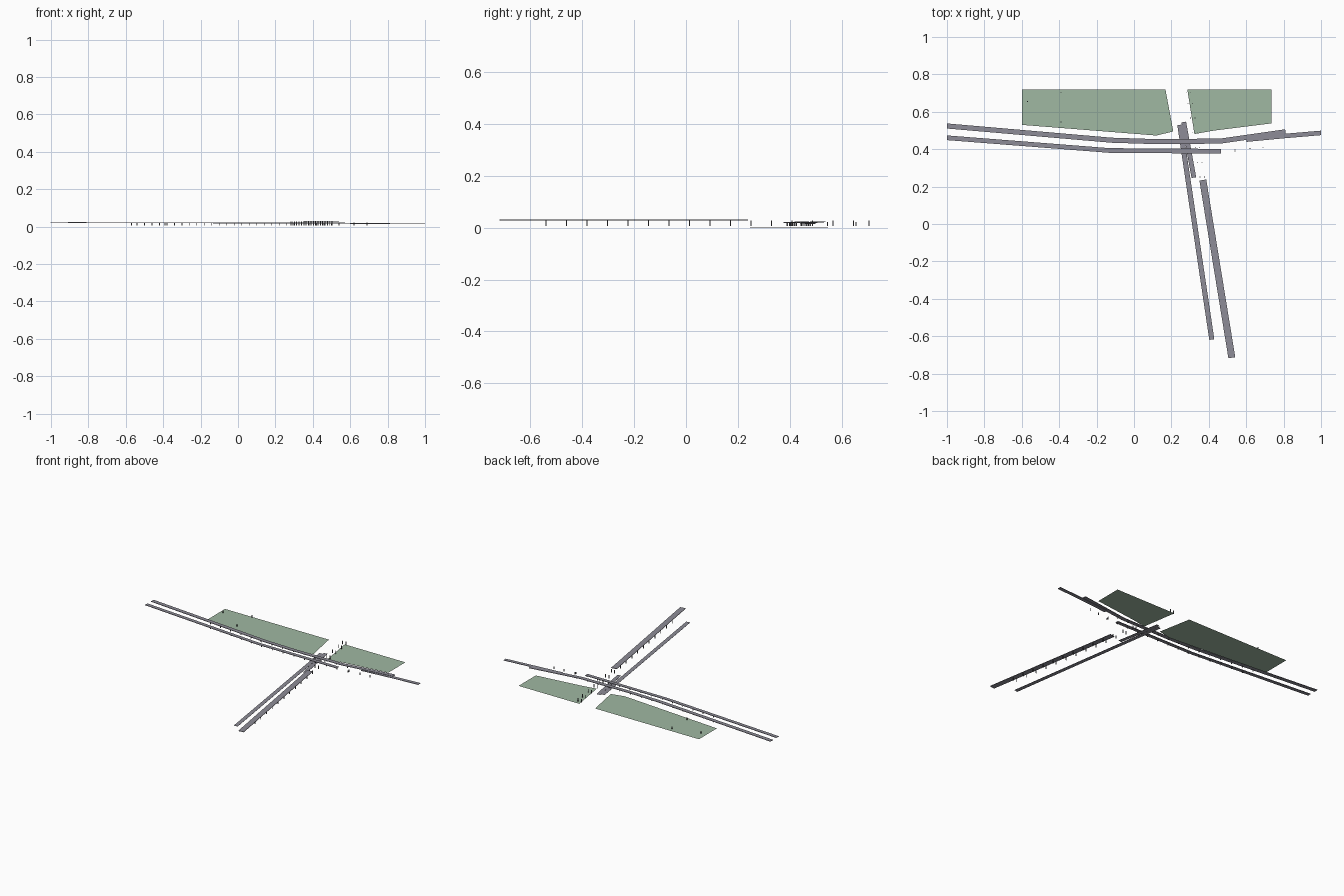
import bpy, bmesh
from mathutils import Vector

cube = bpy.data.objects.get("Cube")
if cube:
    bpy.data.objects.remove(cube, do_unlink=True)


def material(name, rgb):
    m = bpy.data.materials.new(name)
    m.use_nodes = True
    m.diffuse_color = (*rgb, 1)
    m.node_tree.nodes["Principled BSDF"].inputs["Base Color"].default_value = (*rgb, 1)
    return m


ASPHALT = material("road grey", (0.27, 0.265, 0.31))
GRASS = material("field green", (0.35, 0.48, 0.36))
DARK = material("post grey", (0.12, 0.12, 0.13))


def finish(name, bm, mat):
    mesh = bpy.data.meshes.new(name)
    bm.to_mesh(mesh)
    bm.free()
    mesh.materials.append(mat)
    obj = bpy.data.objects.new(name, mesh)
    bpy.context.collection.objects.link(obj)
    return obj


def road(name, path, width, thick=0.003):
    """Slab swept along a centre line of (x, y, top z) points."""
    bm = bmesh.new()
    pts = [Vector(p) for p in path]
    rings = []
    for i, p in enumerate(pts):
        d = pts[min(i + 1, len(pts) - 1)] - pts[max(i - 1, 0)]
        side = Vector((-d.y, d.x, 0)).normalized() * width / 2
        drop = Vector((0, 0, thick))
        rings.append([bm.verts.new(c) for c in
                      (p + side, p - side, p - side - drop, p + side - drop)])
    for a, b in zip(rings, rings[1:]):
        for k in range(4):
            n = (k + 1) % 4
            bm.faces.new((a[k], a[n], b[n], b[k]))
    bm.faces.new(rings[0])
    bm.faces.new(rings[-1])
    bmesh.ops.recalc_face_normals(bm, faces=bm.faces)
    return finish(name, bm, ASPHALT)


def field(name, outline):
    bm = bmesh.new()
    f = bm.faces.new([bm.verts.new((x, y, 0)) for x, y in outline])
    f.normal_update()
    if f.normal.z < 0:
        f.normal_flip()
    return finish(name, bm, GRASS)


def posts(name, spots, top, low=0.006, size=0.004):
    bm = bmesh.new()
    for x, y in spots:
        box = bmesh.ops.create_cube(bm, size=1)
        for v in box["verts"]:
            v.co = (x + v.co.x * size, y + v.co.y * size,
                    top if v.co.z > 0 else low)
    return finish(name, bm, DARK)


# Fields
field("left_field", [(-0.6, 0.72), (-0.6, 0.53), (0.12, 0.473), (0.21, 0.495), (0.168, 0.72)])
field("right_field", [(0.285, 0.72), (0.323, 0.481), (0.43, 0.5), (0.734, 0.538), (0.734, 0.72)])

# Long raised crossing roads
road("back_road", [(-1, 0.524, 0.024), (-0.12, 0.448, 0.021), (0.1, 0.441, 0.021),
                   (0.46, 0.443, 0.021), (0.81, 0.493, 0.02)], 0.027)
road("back_road_end", [(0.6, 0.451, 0.018), (0.8, 0.47, 0.018), (1, 0.487, 0.017)], 0.024)
road("front_road", [(-1, 0.461, 0.024), (-0.13, 0.393, 0.021), (0.464, 0.389, 0.021)], 0.025)

# Ground level roads passing under the crossing
road("side_road_right", [(0.245, 0.53, 0.001), (0.416, -0.618, 0.001)], 0.027, 0.001)
road("side_road_stub", [(0.266, 0.545, 0.0015), (0.32, 0.248, 0.0015)], 0.025, 0.001)

# Wide raised road running to the front
road("side_road_left", [(0.368, 0.235, 0.031), (0.523, -0.715, 0.031)], 0.037)

# Posts in pairs along the line of the wide road
pairs = []
for y in [0.705] + [0.646 - i * 0.079 for i in range(16)]:
    x = 0.367 + (0.235 - y) * 0.16
    pairs += [(x - 0.012, y), (x + 0.012, y)]
posts("side_road_posts", pairs, 0.028)

# Posts under the crossing roads
under = []
for i in range(14):
    x = -0.54 + i * 0.08
    bend = max(0, -0.12 - x) * 0.085
    under += [(x, 0.443 + bend), (x + 0.04, 0.39 + bend)]
posts("crossing_posts", under, 0.019)

# Free standing posts beyond the roads
posts("loose_posts", [(0.54, 0.4), (0.62, 0.403), (0.69, 0.41),
                      (-0.57, 0.655), (-0.39, 0.705), (-0.39, 0.545)], 0.022)
